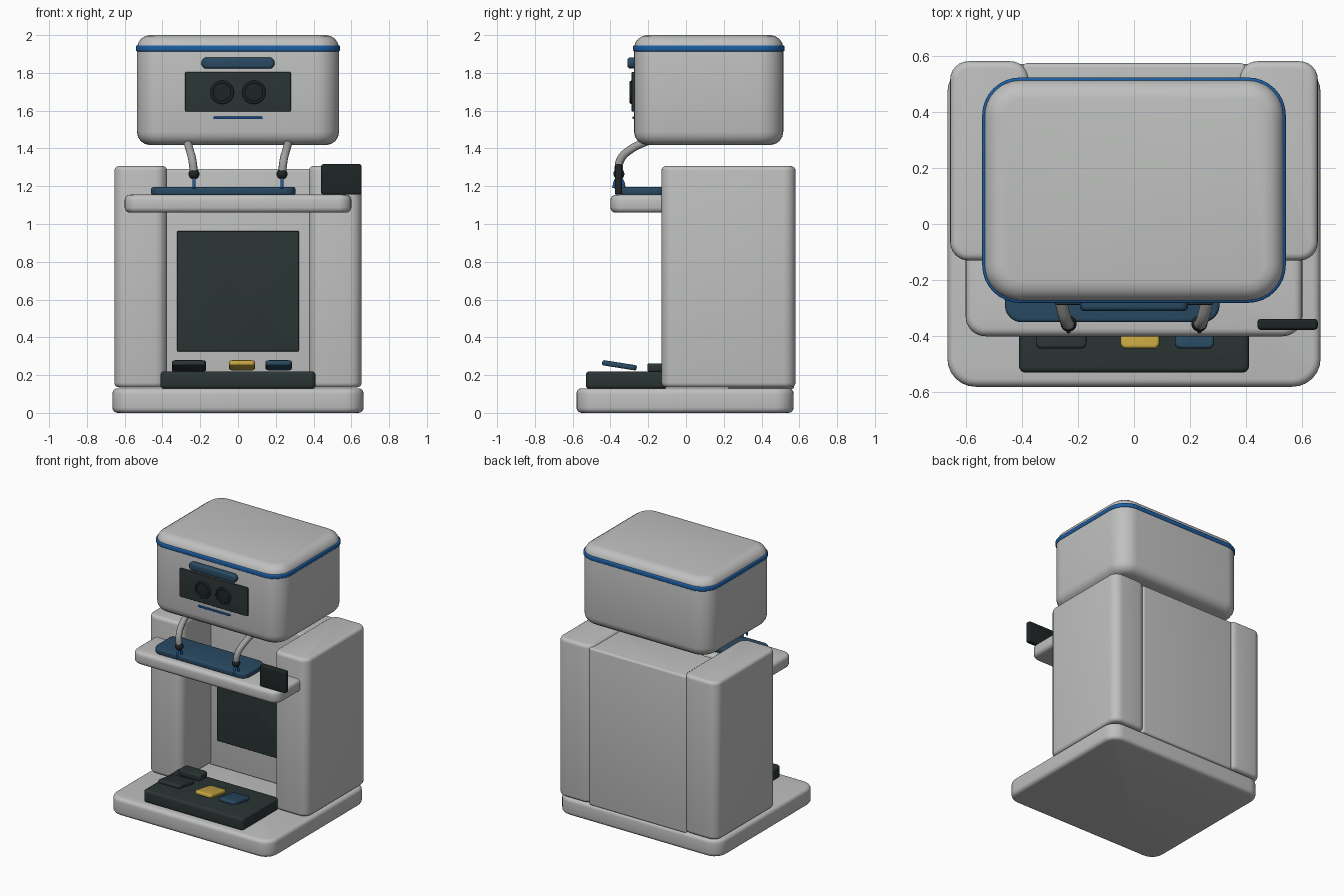
import bpy, bmesh, math
from mathutils import Matrix, Vector

if "Cube" in bpy.data.objects:
    bpy.data.objects.remove(bpy.data.objects["Cube"])


def mat(name, r, g, b):
    m = bpy.data.materials.new(name)
    m.diffuse_color = (r, g, b, 1)
    m.use_nodes = True
    m.node_tree.nodes["Principled BSDF"].inputs["Base Color"].default_value = m.diffuse_color
    return m


SHELL = mat("light_grey", 0.52, 0.53, 0.52)
TUBE = mat("mid_grey", 0.36, 0.36, 0.35)
DARK = mat("charcoal", 0.024, 0.034, 0.034)
BLACK = mat("near_black", 0.013, 0.018, 0.018)
NAVY = mat("navy_blue", 0.022, 0.068, 0.125)
BLUE = mat("bright_blue", 0.012, 0.11, 0.36)
GOLD = mat("gold", 0.58, 0.39, 0.055)


def finish(name, me, material, angle=40):
    me.materials.append(material)
    ob = bpy.data.objects.new(name, me)
    bpy.context.collection.objects.link(ob)
    for o in bpy.context.selected_objects:
        o.select_set(False)
    ob.select_set(True)
    bpy.context.view_layer.objects.active = ob
    bpy.ops.object.shade_smooth_by_angle(angle=math.radians(angle))
    return ob


def rbox(name, lo, hi, R, r, material, axis="z", tilt=0.0, seg=6):
    """Rounded box between two corners: outline radius R, rim radius r.
    The outline lies across the given axis (z = plan view, y = front view)."""
    lo, hi = Vector(lo), Vector(hi)
    c, h = (lo + hi) / 2, (hi - lo) / 2
    if axis == "y":
        h = Vector((h.x, h.z, h.y))
    rings = []
    for s in (-1, 1):
        for i in range(5):
            a = math.pi / 2 * i / 4
            a = math.pi / 2 - a if s < 0 else a
            rings.append((s * (h.z - r + r * math.sin(a)), r - r * math.cos(a)))
    bm = bmesh.new()
    loops = []
    for z, inset in rings:
        rad = max(R - inset, 0.001)
        loop = []
        for q, (sx, sy) in enumerate(((1, 1), (-1, 1), (-1, -1), (1, -1))):
            for k in range(seg + 1):
                t = math.pi / 2 * (q + k / seg)
                loop.append(bm.verts.new((sx * (h.x - inset - rad) + rad * math.cos(t),
                                          sy * (h.y - inset - rad) + rad * math.sin(t), z)))
        loops.append(loop)
    n = len(loops[0])
    for a, b in zip(loops, loops[1:]):
        for i in range(n):
            bm.faces.new((a[i], a[(i + 1) % n], b[(i + 1) % n], b[i]))
    bm.faces.new(loops[0][::-1])
    bm.faces.new(loops[-1])
    m = Matrix.Translation(c) @ Matrix.Rotation(tilt, 4, "X")
    if axis == "y":
        m = m @ Matrix.Rotation(math.pi / 2, 4, "X")
    bm.transform(m)
    me = bpy.data.meshes.new(name)
    bm.to_mesh(me)
    bm.free()
    return finish(name, me, material)


def tube(name, pts, rad, material, res=3, cyclic=False):
    """Smooth tube through points."""
    cu = bpy.data.curves.new(name + "_path", "CURVE")
    cu.dimensions = "3D"
    cu.bevel_depth, cu.bevel_resolution, cu.resolution_u = rad, res, 8
    cu.use_fill_caps = True
    sp = cu.splines.new("BEZIER")
    sp.bezier_points.add(len(pts) - 1)
    for p, co in zip(sp.bezier_points, pts):
        p.co = co
        p.handle_left_type = p.handle_right_type = "AUTO"
    sp.use_cyclic_u = cyclic
    tmp = bpy.data.objects.new(name + "_tmp", cu)
    bpy.context.collection.objects.link(tmp)
    dg = bpy.context.evaluated_depsgraph_get()
    me = bpy.data.meshes.new_from_object(tmp.evaluated_get(dg))
    bpy.data.objects.remove(tmp)
    me.materials.clear()
    return finish(name, me, material, 60)


def ball(name, loc, rad, material):
    bm = bmesh.new()
    bmesh.ops.create_uvsphere(bm, u_segments=16, v_segments=10, radius=rad)
    bm.transform(Matrix.Translation(loc))
    me = bpy.data.meshes.new(name)
    bm.to_mesh(me)
    bm.free()
    return finish(name, me, material, 60)


def disc(name, loc, rad, depth, material):
    x, y, z = loc
    return rbox(name, (x - rad, y - depth / 2, z - rad), (x + rad, y + depth / 2, z + rad),
                rad, 0.003, material, "y", seg=8)


# Cabinet: base, back wall, two pillars, shelf
rbox("base", (-0.665, -0.58, 0), (0.665, 0.57, 0.13), 0.1, 0.028, SHELL)
rbox("back_wall", (-0.40, 0.22, 0.125), (0.40, 0.573, 1.292), 0.02, 0.015, SHELL)
for side, s in (("left", -1), ("right", 1)):
    a, b = sorted((s * 0.375, s * 0.655))
    rbox(side + "_pillar", (a, -0.13, 0.135), (b, 0.58, 1.307), 0.065, 0.025, SHELL)
rbox("shelf", (-0.60, -0.40, 1.06), (0.60, -0.05, 1.155), 0.07, 0.028, SHELL)
rbox("wall_screen", (-0.322, 0.208, 0.325), (0.322, 0.228, 0.963), 0.006, 0.004, DARK, "y")

# Shelf items: mat and upright tablet
rbox("shelf_mat", (-0.46, -0.35, 1.152), (0.305, -0.10, 1.195), 0.06, 0.012, NAVY)
rbox("tablet", (0.44, -0.377, 1.155), (0.655, -0.338, 1.317), 0.014, 0.012, BLACK, "y")

# Lower tray with small tilted pads
rbox("lower_tray", (-0.41, -0.53, 0.128), (0.41, -0.10, 0.22), 0.025, 0.018, DARK)
for name, x0, x1, m in (("dark_pad", -0.35, -0.17, DARK),
                        ("gold_pad", -0.048, 0.09, GOLD),
                        ("navy_pad", 0.146, 0.285, NAVY)):
    rbox(name, (x0, -0.445, 0.238), (x1, -0.26, 0.266), 0.02, 0.01, m, tilt=math.radians(-9))
rbox("rear_dark_pad", (-0.35, -0.205, 0.218), (-0.17, -0.11, 0.262), 0.018, 0.01, DARK)

# Head with trim band
rbox("head", (-0.535, -0.275, 1.418), (0.535, 0.515, 2.0), 0.13, 0.07, SHELL, seg=8)
rbox("head_band", (-0.541, -0.281, 1.914), (0.541, 0.522, 1.946), 0.135, 0.008, BLUE, seg=8)

# Face: panel, eyes, brow bar, mouth line
rbox("face_panel", (-0.28, -0.288, 1.595), (0.28, -0.268, 1.805), 0.008, 0.005, DARK, "y")
for side, s in (("left", -1), ("right", 1)):
    x = s * 0.084
    disc(side + "_eye", (x, -0.289, 1.697), 0.048, 0.012, BLACK)
    ring = [(x + 0.054 * math.cos(t * math.pi / 6), -0.291, 1.697 + 0.054 * math.sin(t * math.pi / 6))
            for t in range(12)]
    tube(side + "_eye_ring", ring, 0.008, BLACK, 2, True)
rbox("brow_bar", (-0.193, -0.31, 1.822), (0.193, -0.265, 1.882), 0.028, 0.016, NAVY, "y")
rbox("mouth_line", (-0.13, -0.284, 1.555), (0.13, -0.27, 1.568), 0.004, 0.003, BLUE, "y")

# Arms: bent tubes, wrist joints, blue tool and gripper fingers
for side, s in (("left", -1), ("right", 1)):
    tube(side + "_arm", [(s * 0.268, -0.20, 1.44), (s * 0.258, -0.285, 1.40),
                         (s * 0.242, -0.347, 1.34), (s * 0.233, -0.357, 1.265)], 0.022, TUBE)
    ball(side + "_wrist", (s * 0.233, -0.355, 1.265), 0.029, BLACK)
    for tag, d in (("front", -0.028), ("rear", 0.028)):
        tube(f"{side}_{tag}_finger", [(s * 0.233, -0.355, 1.255), (s * 0.233, -0.355 + d * 0.7, 1.225),
                                      (s * 0.233, -0.355 + d, 1.19)], 0.008, BLUE, 2)
